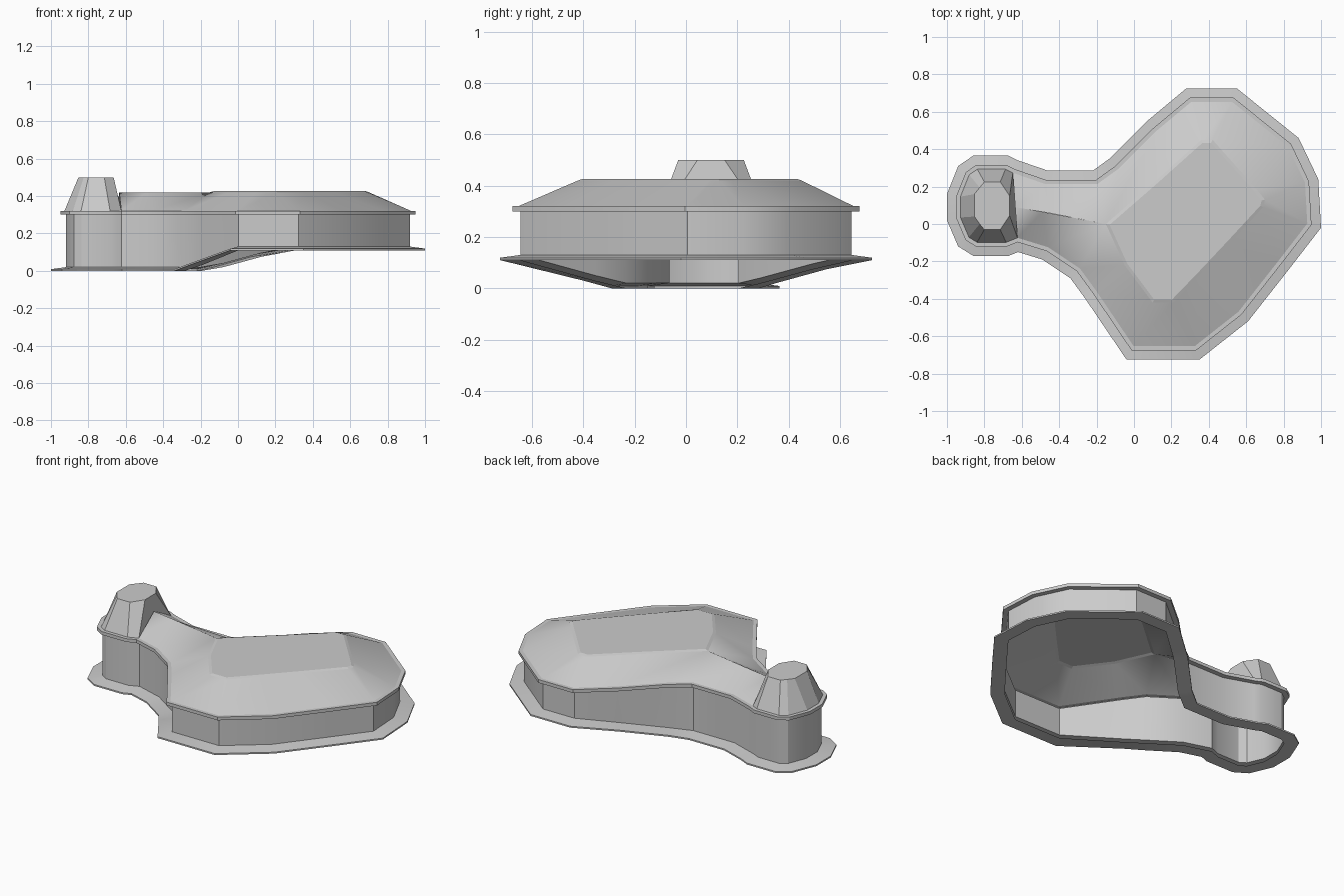
import bpy, bmesh, math
from mathutils import Vector

if "Cube" in bpy.data.objects:
    bpy.data.objects.remove(bpy.data.objects["Cube"])

# Flange outline, counter-clockwise from the neck corner: x, y, height of the underside
OUT = [(-.62, -.15, 0), (-.49, -.19, 0), (-.34, -.29, 0), (-.26, -.40, .03),
       (-.04, -.725, .11), (.35, -.725, .11), (.61, -.52, .11), (.83, -.24, .11),
       (1, -.02, .11), (.985, .24, .11), (.88, .46, .11), (.55, .725, .11),
       (.28, .725, .11), (.07, .55, .075), (-.13, .35, .02), (-.22, .285, 0),
       (-.46, .285, 0), (-.62, .34, 0), (-.67, .365, 0), (-.86, .365, 0),
       (-.94, .31, 0), (-1, .16, 0), (-1, .02, 0), (-.94, -.12, 0),
       (-.86, -.17, 0), (-.67, -.17, 0)]
# Ridge / panel edge point reached by each of the first 18 outline points
RIDGE = [(-.635, .09), (-.49, .065), (-.15, 0), (-.05, -.22), (.10, -.42), (.21, -.42),
         (.35, -.275), (.51, -.105), (.69, .09), (.70, .13), (.66, .18), (.42, .45),
         (.36, .45), (.12, .235), (-.15, 0), (-.15, 0), (-.46, .06), (-.635, .09)]
# Turret top points for the outline points around the head
CAP = [(-.665, .15), (-.715, .225), (-.80, .225), (-.825, .195), (-.853, .16),
       (-.853, .04), (-.825, 0), (-.80, -.03), (-.715, -.03), (-.665, .045)]


def inset(points, d):
    """Mitred inward offset of a closed counter-clockwise outline."""
    pts = [Vector(p[:2]) for p in points]
    res = []
    for i, p in enumerate(pts):
        a = (p - pts[i - 1]).normalized()
        b = (pts[(i + 1) % len(pts)] - p).normalized()
        na, nb = Vector((-a.y, a.x)), Vector((-b.y, b.x))
        m = (na + nb).normalized()
        res.append(p + m * (d / m.dot(na)))
    return res


def loop(points, z):
    return [(p[0], p[1], z) for p in points]


def loft(name, loops, closed=True, cap=False, angle=30):
    """Skin a stack of point loops, merging shared points."""
    bm = bmesh.new()
    cache = {}

    def vert(p):
        key = tuple(round(c, 4) for c in p)
        if key not in cache:
            cache[key] = bm.verts.new(p)
        return cache[key]
    rows = [[vert(p) for p in l] for l in loops]
    n = len(rows[0])
    for lo, hi in zip(rows, rows[1:]):
        for i in range(n if closed else n - 1):
            j = (i + 1) % n
            face = list(dict.fromkeys([lo[i], lo[j], hi[j], hi[i]]))
            if len(face) > 2:
                bm.faces.new(face)
    if cap:
        bm.faces.new(rows[-1])
    me = bpy.data.meshes.new(name)
    bm.to_mesh(me)
    bm.free()
    ob = bpy.data.objects.new(name, me)
    bpy.context.collection.objects.link(ob)
    bpy.ops.object.select_all(action='DESELECT')
    ob.select_set(True)
    bpy.context.view_layer.objects.active = ob
    bpy.ops.object.shade_smooth_by_angle(angle=math.radians(angle))
    return ob


lip, wall, roof = inset(OUT, .05), inset(OUT, .08), inset(OUT, .072)


def follow(points, dz):
    return [(p[0], p[1], o[2] + dz) for p, o in zip(points, OUT)]


# Hollow body: stepped flange, side wall and rim lip
loft("body_shell", [follow(wall, 0), follow(OUT, 0), follow(OUT, .009), follow(wall, .02),
                    loop(wall, .30), loop(lip, .30), loop(lip, .32), loop(roof, .32)])

# Sloped roof rising from the lip to the neck ridge and panel edge
loft("sloped_roof", [loop(roof[:18], .32), loop(RIDGE, .42)], closed=False)

# Flat top panel with a small chamfered border
panel = RIDGE[2:14]
loft("top_panel", [loop(panel, .42), loop(inset(panel, .016), .426)], cap=True, angle=5)

# Tapered turret on the head
head = roof[17:] + roof[:1]
loft("head_turret", [loop(head, .32), loop(CAP, .50)], cap=True, angle=15)
